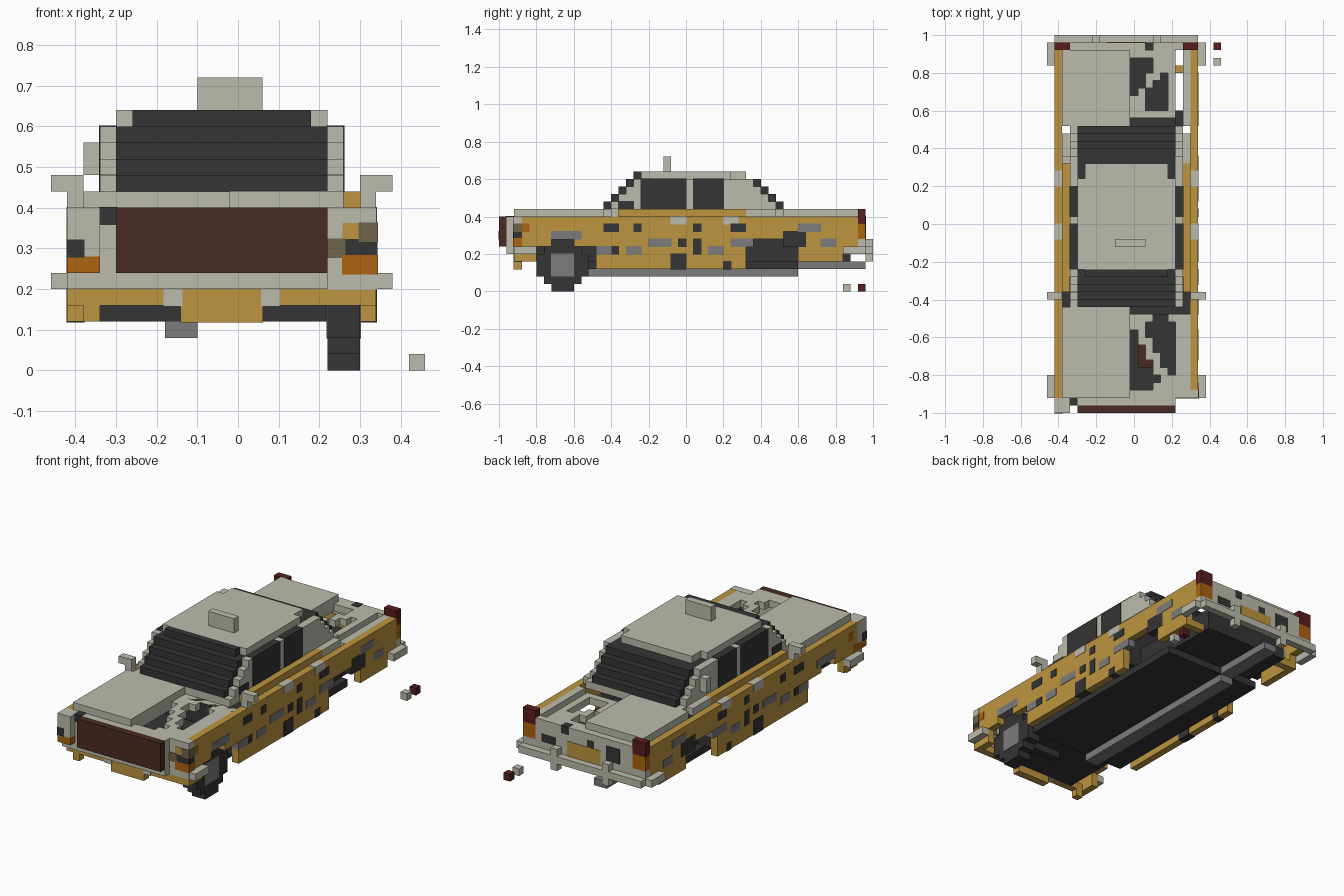
import bpy
import bmesh
from mathutils import Matrix, Vector

if "Cube" in bpy.data.objects:
    bpy.data.objects.remove(bpy.data.objects["Cube"], do_unlink=True)

CELL = 0.04                          # edge of one block
ORIGIN = Vector((-0.42, -1.0, 0.0))  # corner of the block grid
WIDTH = 19                           # body width in blocks


def paint(name, red, green, blue):
    material = bpy.data.materials.new(name)
    material.use_nodes = True
    colour = (red, green, blue, 1)
    material.diffuse_color = colour
    material.node_tree.nodes["Principled BSDF"].inputs["Base Color"].default_value = colour
    return material


yellow = paint("faded_yellow", .51, .30, .05)
cream = paint("pale_cream", .50, .50, .42)
dark = paint("charcoal", .035, .035, .035)
grey = paint("bare_steel", .20, .20, .20)
rust = paint("rust_brown", .07, .024, .017)
orange = paint("indicator_orange", .41, .125, .005)
olive = paint("dull_olive", .16, .13, .07)
maroon = paint("lamp_red", .10, .013, .014)


def blocks(name, material, boxes, grow=0.0):
    """One object made of boxes, each given as x, y and z spans in blocks."""
    bm = bmesh.new()
    for spans in boxes:
        low = ORIGIN + CELL * Vector([span[0] for span in spans])
        high = ORIGIN + CELL * Vector([span[1] for span in spans])
        size = high - low + Vector((grow, grow, grow)) * 2
        matrix = Matrix.Translation((low + high) / 2) @ Matrix.Diagonal((*size, 1))
        bmesh.ops.create_cube(bm, size=1, matrix=matrix)
    mesh = bpy.data.meshes.new(name)
    bm.to_mesh(mesh)
    bm.free()
    mesh.materials.append(material)
    obj = bpy.data.objects.new(name, mesh)
    bpy.context.scene.collection.objects.link(obj)
    return obj


def part(name, material, x, y, z, grow=0.0):
    return blocks(name, material, [(x, y, z)], grow)


def flip(x):
    return (WIDTH - x[1], WIDTH - x[0])


def pair(name, material, x, y, z, grow=0.0):
    part("left_" + name, material, x, y, z, grow)
    part("right_" + name, material, flip(x), y, z, grow)


# Inner shell and floor
part("engine_and_boot_shell", dark, x=(3, 16), y=(3, 47), z=(4, 7))
part("cabin_shell", dark, x=(1, 18), y=(13, 33), z=(4, 10))
part("floor_pan", dark, x=(2, 17), y=(12, 40), z=(3, 4))

# Side panels with open wheel arches
wall = (18, 19)
profile = [((2, 48), (7, 10)), ((2, 5), (5, 7)), ((3, 5), (4, 5)),
           ((5, 7), (6, 7)), ((10, 13), (6, 7)), ((13, 33), (3, 7)),
           ((33, 34), (6, 7)), ((39, 40), (6, 7)), ((40, 46), (4, 7)),
           ((46, 48), (6, 7))]
for side, span in (("left", wall), ("right", flip(wall))):
    blocks(side + "_side_panel", yellow, [(span, y, z) for y, z in profile])
pair("door_rail", yellow, x=(17, 18), y=(16, 33), z=(10, 11))
pair("rear_rail", cream, x=(17, 18), y=(33, 37), z=(10, 11))

# Worn patches on the sides: start, length, bottom, height
patches = {
    "steel": (grey, [(7, 4, 7, 1), (13, 2, 5, 1), (17, 2, 5, 1), (20, 3, 6, 1),
                     (28, 2, 5, 1), (31, 3, 6, 1), (40, 3, 8, 1), (43, 2, 6, 1)]),
    "hole": (dark, [(14, 2, 8, 1), (18, 1, 8, 1), (15, 1, 5, 1), (24, 1, 6, 1),
                    (26, 1, 8, 1), (23, 2, 3, 2), (26, 1, 5, 2), (30, 1, 3, 1),
                    (31, 2, 8, 1), (38, 3, 6, 2)]),
    "primer": (cream, [(23, 2, 9, 1), (30, 2, 9, 1)]),
    "lamp": (orange, [(3, 1, 8, 1), (2, 1, 6, 1)]),
}
for kind, (material, spots) in patches.items():
    for side, span in (("left", wall), ("right", flip(wall))):
        boxes = [(span, (y, y + length), (z, z + height)) for y, length, z, height in spots]
        blocks(side + "_" + kind + "_patches", material, boxes, grow=0.002)


# Decks on the left half, with ragged holes drawn row by row from the rear
def ragged(name, pattern, x_start, y_top):
    boxes = []
    for row, line in enumerate(pattern):
        y = y_top - row
        for column, mark in enumerate(line):
            if mark == ".":
                x = x_start + column
                boxes.append(((x, x + 1), (y - 1, y), (9, 10)))
    blocks(name, cream, boxes)


ragged("hood_deck", ["........", "...##...", "..####..", "#.####..", "#..###..",
                     "##.###..", "##..##..", "###.##..", "###..#..", "####....",
                     "###.....", "........"], x_start=10, y_top=14)
ragged("boot_deck", ["......#.", "###...#.", "###...#.", "##..#.#.", "##.##.#.",
                     "#.###.#.", "..###.#.", "..###.#.", "......#.", "#######."],
       x_start=10, y_top=48)
part("hood_lid", cream, x=(1, 10), y=(2, 14), z=(9, 11))
part("boot_lid", cream, x=(1, 10), y=(38, 48), z=(9, 11))
part("rusty_engine", rust, x=(11, 13), y=(6, 9), z=(7, 8))

# Cabin: dark glass steps, cream frames and side windows
part("cowl", cream, x=(2, 17), y=(14, 38), z=(10, 11))
levels = range(4)
blocks("sloped_glass", dark,
       [((3, 16), (14 + step, 38 - step), (11 + step, 12 + step)) for step in levels])
for side, span in (("left", (16, 17)), ("right", (2, 3))):
    blocks(side + "_cabin_frame", cream,
           [(span, (15 + step, 37 - step), (11 + step, 12 + step)) for step in levels])
pair("front_window", dark, x=(16, 17), y=(19, 25), z=(11, 15), grow=0.002)
pair("rear_window", dark, x=(16, 17), y=(26, 30), z=(11, 15), grow=0.002)
pair("quarter_window", dark, x=(16, 17), y=(16, 18), z=(11, 12), grow=0.002)
part("windscreen_top", dark, x=(4, 15), y=(18, 19), z=(15, 16))
part("roof", cream, x=(3, 16), y=(19, 31), z=(15, 16))
part("roof_rear", cream, x=(4, 15), y=(31, 33), z=(15, 16))
part("roof_sign", cream, x=(8, 12), y=(22, 23), z=(16, 18))
part("right_pillar_stub", cream, x=(1, 2), y=(33, 34), z=(12, 14))

# Wing mirrors
pair("mirror_stem", cream, x=(18, 19), y=(15, 16), z=(10, 12))
pair("mirror_head", cream, x=(19, 20), y=(15, 16), z=(11, 12))

# Front end
part("nose", cream, x=(2, 16), y=(1, 2), z=(6, 10))
part("grille", rust, x=(3, 16), y=(0, 1), z=(6, 10))
part("nose_gap", dark, x=(2, 3), y=(1, 2), z=(9, 10), grow=0.002)
part("right_lamp_housing", cream, x=(0, 2), y=(0, 2), z=(7, 10))
part("right_indicator", orange, x=(0, 2), y=(0, 2), z=(6, 7))
part("right_broken_lamp", dark, x=(0, 1), y=(0, 1), z=(7, 8), grow=0.002)
part("left_lamp_housing", cream, x=(16, 19), y=(2, 3), z=(6, 10), grow=0.001)
part("left_indicator", orange, x=(17, 19), y=(2, 3), z=(6, 7), grow=0.004)
part("left_broken_lamp", dark, x=(17, 19), y=(2, 3), z=(7, 8), grow=0.003)
part("left_lamp_trim", olive, x=(18, 19), y=(2, 3), z=(8, 9), grow=0.004)
part("left_lamp_bracket", olive, x=(16, 17), y=(2, 3), z=(7, 8), grow=0.004)
part("left_lamp_backing", yellow, x=(17, 18), y=(2, 3), z=(8, 9), grow=0.003)
part("front_bumper", cream, x=(0, 16), y=(1, 2), z=(5, 6))
part("front_bumper_bent_end", cream, x=(16, 19), y=(2, 3), z=(5, 6), grow=0.002)
pair("front_bumper_wrap", cream, x=(19, 20), y=(2, 5), z=(5, 6))
part("front_valance", yellow, x=(0, 19), y=(2, 3), z=(4, 5))
part("front_plate", yellow, x=(7, 12), y=(2, 3), z=(3, 5), grow=0.002)
pair("front_bumper_post", cream, x=(12, 13), y=(2, 3), z=(4, 5), grow=0.003)
part("valance_tab", yellow, x=(1, 2), y=(2, 3), z=(3, 4))

# Rear end
part("tail_panel", cream, x=(2, 17), y=(48, 49), z=(6, 10))
pair("tail_lamp", maroon, x=(17, 19), y=(48, 49), z=(9, 11))
pair("tail_indicator", orange, x=(17, 19), y=(48, 49), z=(7, 9))
pair("tail_corner", cream, x=(17, 19), y=(48, 49), z=(6, 7))
part("rear_plate", yellow, x=(7, 12), y=(48, 49), z=(6, 8), grow=0.003)
blocks("tail_holes", dark, [((4, 6), (48, 49), (7, 9)), ((8, 9), (48, 49), (8, 9)),
                            ((12, 13), (48, 49), (9, 10)), ((14, 16), (48, 49), (7, 8))],
       grow=0.002)
part("rear_bumper", cream, x=(0, 19), y=(49, 50), z=(5, 6))
pair("rear_bumper_wrap", cream, x=(19, 20), y=(46, 49), z=(5, 6))
pair("rear_bumper_post", cream, x=(13, 14), y=(49, 50), z=(4, 7))
part("rear_valance", yellow, x=(1, 18), y=(45, 46), z=(4, 5))

# The one remaining wheel, stacked as a blocky disc, with its axle
rows = []
for z, inset in enumerate([2, 1, 0, 0, 0, 1, 2]):
    rows.append(((16, 18), (5 + inset, 12 - inset), (z, z + 1)))
blocks("front_wheel", dark, rows)
part("wheel_hub", grey, x=(16, 18), y=(7, 10), z=(2, 5), grow=0.002)
part("front_axle", dark, x=(10, 16), y=(8, 9), z=(3, 4))

# Exhaust pipe
part("exhaust_pipe", grey, x=(6, 8), y=(12, 40), z=(2, 3))
part("exhaust_tail", grey, x=(6, 8), y=(40, 49), z=(3, 4))

# Loose pieces on the ground
part("loose_trim", cream, x=(21, 22), y=(46, 47), z=(0, 1))
part("loose_lamp", maroon, x=(21, 22), y=(48, 49), z=(0, 1))
